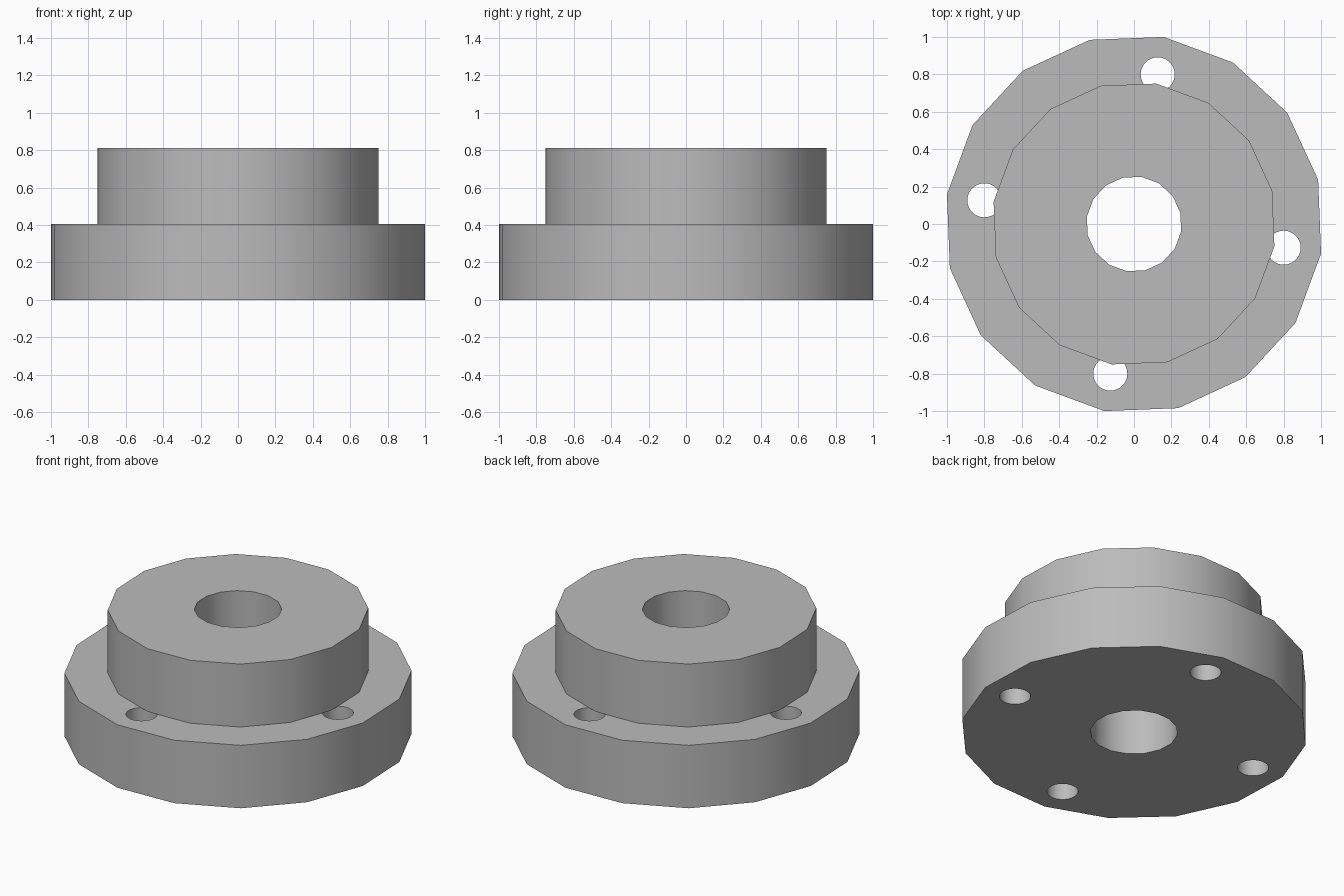
import bpy, bmesh, math
from mathutils import Matrix, Vector

cube = bpy.data.objects.get("Cube")
if cube:
    bpy.data.objects.remove(cube)

PHASE = math.radians(81)
SIDES = 16
STEP_Z, TOP_Z = 0.405, 0.81
BORE_R = 0.255

grey = bpy.data.materials.new("plain grey")
grey.use_nodes = True
colour = (0.5, 0.5, 0.5, 1)
grey.diffuse_color = colour
grey.node_tree.nodes["Principled BSDF"].inputs["Base Color"].default_value = colour


def to_object(name, bm):
    bmesh.ops.recalc_face_normals(bm, faces=bm.faces)
    mesh = bpy.data.meshes.new(name)
    bm.to_mesh(mesh)
    bm.free()
    mesh.materials.append(grey)
    obj = bpy.data.objects.new(name, mesh)
    bpy.context.collection.objects.link(obj)
    return obj


def bored_disc(name, radius, z0, z1):
    """Faceted disc with a through bore, made by revolving a rectangle."""
    bm = bmesh.new()
    profile = [(BORE_R, z0), (radius, z0), (radius, z1), (BORE_R, z1)]
    rings = []
    for i in range(SIDES):
        a = PHASE + math.tau * i / SIDES
        rings.append([bm.verts.new((r * math.cos(a), r * math.sin(a), z))
                      for r, z in profile])
    for i, ring in enumerate(rings):
        nxt = rings[(i + 1) % SIDES]
        for j in range(4):
            k = (j + 1) % 4
            bm.faces.new((ring[j], nxt[j], nxt[k], ring[k]))
    return to_object(name, bm)


def smooth(obj):
    bpy.ops.object.select_all(action="DESELECT")
    obj.select_set(True)
    bpy.context.view_layer.objects.active = obj
    bpy.ops.object.shade_smooth_by_angle(angle=math.radians(30))


# Wide flange and the raised hub above it
flange = bored_disc("flange", 1.0125, 0, STEP_Z)
hub = bored_disc("hub", 0.76, STEP_Z, TOP_Z)

# Four bolt holes, partly tucked under the hub
bm = bmesh.new()
for i in range(4):
    a = PHASE + i * math.pi / 2
    centre = Vector((0.81 * math.cos(a), 0.81 * math.sin(a), STEP_Z / 2))
    bmesh.ops.create_cone(bm, cap_ends=True, segments=32, radius1=0.091,
                          radius2=0.091, depth=1, matrix=Matrix.Translation(centre))
cutter = to_object("bolt_hole_cutter", bm)
cutter.hide_render = True

cut = flange.modifiers.new("bolt holes", "BOOLEAN")
cut.operation = "DIFFERENCE"
cut.solver = "EXACT"
cut.object = cutter
bpy.context.view_layer.objects.active = flange
bpy.ops.object.modifier_apply(modifier=cut.name)
bpy.data.objects.remove(cutter)

for part in (flange, hub):
    smooth(part)
